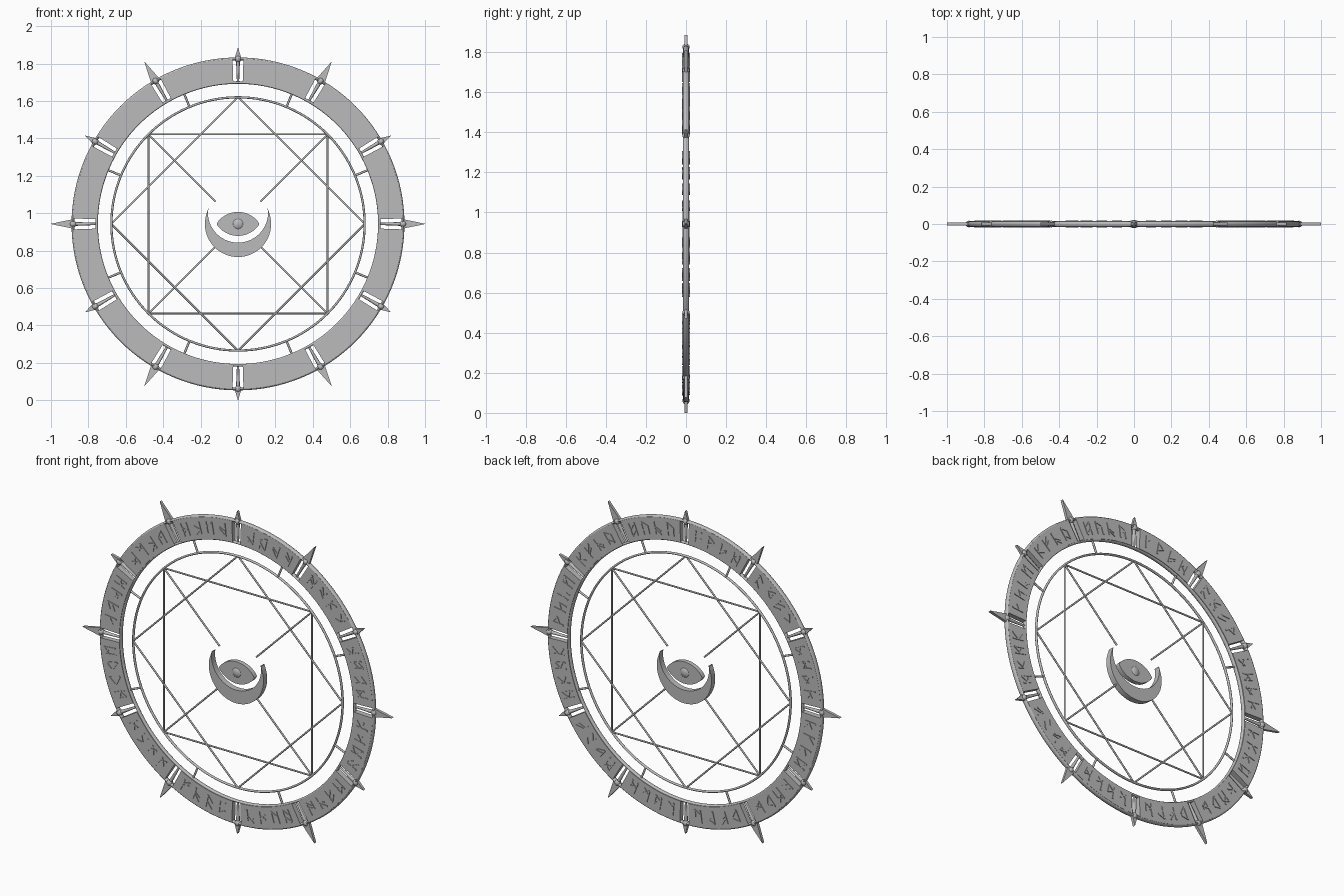
import bpy, bmesh, math, random
from mathutils import Vector, Matrix

if "Cube" in bpy.data.objects:
    bpy.data.objects.remove(bpy.data.objects["Cube"])

random.seed(4)
C = 0.943  # height of the wheel centre
metal = bpy.data.materials.new("grey_metal")
metal.diffuse_color = (0.5, 0.5, 0.5, 1)
metal.use_nodes = True
metal.node_tree.nodes["Principled BSDF"].inputs["Base Color"].default_value = metal.diffuse_color


def polar(r, deg):
    a = math.radians(deg)
    return (r * math.cos(a), r * math.sin(a))


def finish(name, bm, smooth=False):
    bmesh.ops.recalc_face_normals(bm, faces=bm.faces[:])
    me = bpy.data.meshes.new(name)
    bm.to_mesh(me)
    bm.free()
    me.materials.append(metal)
    ob = bpy.data.objects.new(name, me)
    ob.location.z = C
    bpy.context.collection.objects.link(ob)
    if smooth:
        bpy.ops.object.select_all(action='DESELECT')
        ob.select_set(True)
        bpy.context.view_layer.objects.active = ob
        bpy.ops.object.shade_smooth_by_angle(angle=math.radians(50))
    return ob


def strip(bm, side_a, side_b, y0, y1):
    """Solid flat band between two point rows, from depth y0 to y1."""
    rows = [[bm.verts.new((x, y, z)) for x, z in side]
            for side, y in ((side_a, y0), (side_b, y0), (side_b, y1), (side_a, y1))]
    n = len(side_a)
    for i in range(n - 1):
        for k in range(4):
            p, q = rows[k], rows[(k + 1) % 4]
            bm.faces.new((p[i], p[i + 1], q[i + 1], q[i]))
    for i in (0, n - 1):
        bm.faces.new([r[i] for r in rows])


def rod(bm, p, q, r1, r2=None, sides=8):
    """Rod between two points of the wheel plane."""
    p, q = Vector((p[0], 0, p[1])), Vector((q[0], 0, q[1]))
    d = q - p
    m = Matrix.Translation((p + q) / 2) @ d.to_track_quat('Z', 'Y').to_matrix().to_4x4()
    bmesh.ops.create_cone(bm, cap_ends=True, segments=sides, radius1=r1,
                          radius2=r1 if r2 is None else r2, depth=d.length, matrix=m)


def ring(name, radius, w, d, n=128, m=12):
    """Round hoop with an oval section w wide and d deep."""
    bm = bmesh.new()
    vs = []
    for i in range(n):
        for j in range(m):
            t = 2 * math.pi * j / m
            x, z = polar(radius + w * math.cos(t), 360 * i / n)
            vs.append(bm.verts.new((x, d * math.sin(t), z)))
    for i in range(n):
        for j in range(m):
            a, b = i * m, (i + 1) % n * m
            k = (j + 1) % m
            bm.faces.new((vs[a + j], vs[a + k], vs[b + k], vs[b + j]))
    finish(name, bm, True)


# hoops
ring("outer_rim", 0.882, 0.008, 0.014)
ring("middle_rim", 0.756, 0.007, 0.012)
ring("inner_hoop", 0.677, 0.006, 0.008)

# twelve curved plates with gaps, and raised strokes on both faces
bm, marks = bmesh.new(), bmesh.new()
for k in range(12):
    a0, a1 = 30 * k + 1.9, 30 * k + 28.1
    angs = [a0 + (a1 - a0) * i / 10 for i in range(11)]
    strip(bm, [polar(0.757, a) for a in angs], [polar(0.882, a) for a in angs], -0.015, 0.015)
    for side in (-1, 1):
        for g in range(4):
            mid = 30 * k + 15 + (g - 1.5) * 5.8
            # abstract angular mark: one or two uprights and slanted bars
            lines = [(-1, -1, -1, 1)]
            if random.random() < 0.4:
                lines.append((1, -1, 1, random.choice((0.4, 1))))
            lines += random.sample([(-1, 1, 1, 0.3), (-1, 0.2, 1, -0.5), (1, 0.3, -1, -0.3),
                                    (-1, -1, 1, 0), (-1, 0, 1, 1), (1, -1, -1, -0.2)], 2)
            for u0, v0, u1, v1 in lines:
                p = Vector(polar(0.82 + 0.036 * v0, mid + 1.3 * u0))
                q = Vector(polar(0.82 + 0.036 * v1, mid + 1.3 * u1))
                n = (q - p).orthogonal().normalized() * 0.0035
                strip(marks, [p - n, q - n], [p + n, q + n], side * 0.013, side * 0.019)
finish("band_plates", bm)
finish("raised_marks", marks)

# spokes in the gaps, rim beads and alternating long / short spikes
spokes, beads, spikes = bmesh.new(), bmesh.new(), bmesh.new()
for k in range(12):
    a = 30 * k
    long = k % 2 == 0
    rod(spokes, polar(0.757, a), polar(0.885, a), 0.006, 0.011)
    x, z = polar(0.882, a)
    bmesh.ops.create_uvsphere(beads, u_segments=16, v_segments=10, radius=0.018,
                              matrix=Matrix.Translation((x, 0, z)))
    base, tip, half = (0.888, 1.0, 0.024) if long else (0.888, 0.943, 0.017)
    u, t = Vector(polar(1, a)), Vector(polar(1, a + 90))
    strip(spikes, [u * base - t * half, u * tip - t * 0.0008],
          [u * base + t * half, u * tip + t * 0.0008], -0.008, 0.008)
finish("gap_spokes", spokes, True)
finish("rim_beads", beads, True)
finish("spikes", spikes)

# short links between the middle rim and the inner hoop
bm = bmesh.new()
for k in range(8):
    rod(bm, polar(0.677, 22.5 + 45 * k), polar(0.756, 22.5 + 45 * k), 0.006)
finish("hoop_links", bm, True)

# two crossed squares and four diagonal bars
for name, off in (("upright_square", 45), ("diamond_square", 0)):
    bm = bmesh.new()
    for k in range(4):
        rod(bm, polar(0.678, off + 90 * k), polar(0.678, off + 90 * k + 90), 0.005)
    finish(name, bm, True)
bm = bmesh.new()
for k in range(4):
    rod(bm, polar(0.168, 45 + 90 * k), polar(0.678, 45 + 90 * k), 0.005)
finish("diagonal_bars", bm, True)

# crescent: outer arc about the centre, inner arc from a raised centre
bm = bmesh.new()
outer = [polar(0.177, 152 + 236 * i / 40) for i in range(41)]
inner = []
for i in range(41):
    x, z = polar(0.161, 172 + 196 * i / 40)
    inner.append((x, z + 0.061))
strip(bm, inner, outer, -0.017, 0.017)
finish("crescent", bm, True)

# almond eye plate with a domed pupil
bm = bmesh.new()
xs = [-math.cos(math.pi * i / 32) for i in range(33)]
h = [0.0005 + 0.0635 * (1 - x * x) ** 0.75 for x in xs]
strip(bm, [(0.113 * x, -z) for x, z in zip(xs, h)],
      [(0.113 * x, z) for x, z in zip(xs, h)], -0.013, 0.013)
finish("eye_plate", bm, True)
bm = bmesh.new()
bmesh.ops.create_uvsphere(bm, u_segments=24, v_segments=14, radius=0.034,
                          matrix=Matrix.Diagonal((1, 0.62, 1, 1)))
finish("eye_pupil", bm, True)
